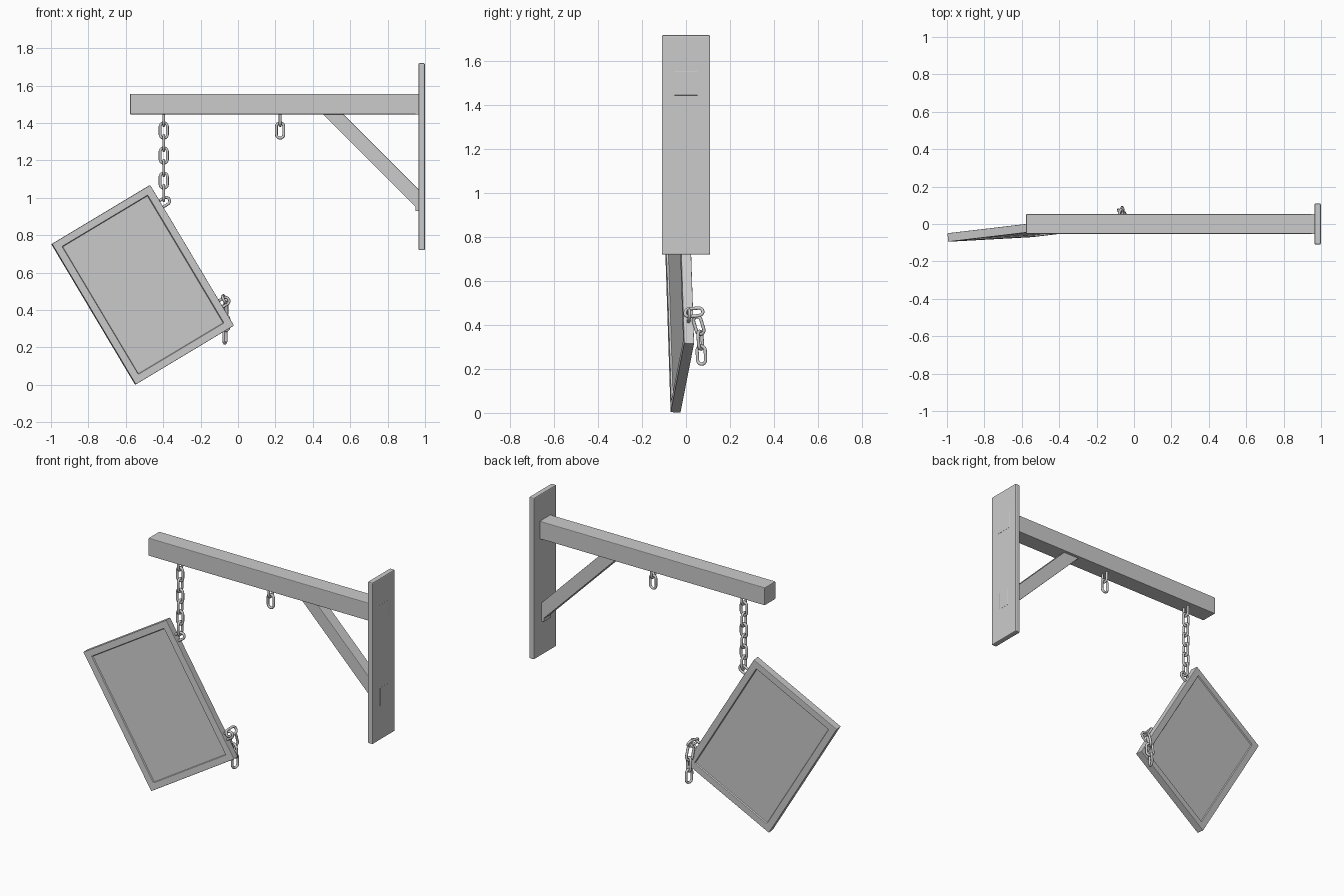
import bpy, bmesh, math
from mathutils import Vector, Matrix

if "Cube" in bpy.data.objects:
    bpy.data.objects.remove(bpy.data.objects["Cube"])


def finish(bm, name, bevel=0.0):
    bmesh.ops.recalc_face_normals(bm, faces=bm.faces)
    me = bpy.data.meshes.new(name)
    bm.to_mesh(me)
    bm.free()
    ob = bpy.data.objects.new(name, me)
    bpy.context.collection.objects.link(ob)
    if bevel:
        m = ob.modifiers.new("bevel", 'BEVEL')
        m.width, m.segments = bevel, 2
    return ob


def box(name, lo, hi, bevel=0.004):
    lo, hi = Vector(lo), Vector(hi)
    bm = bmesh.new()
    bmesh.ops.create_cube(bm, size=1, matrix=Matrix.Translation((lo + hi) / 2)
                          @ Matrix.Diagonal((*(hi - lo), 1)))
    return finish(bm, name, bevel)


# wall plate and beam, with the beam tenon just showing through the plate
box("wall_plate", (0.965, -0.11, 0.72), (0.999, 0.11, 1.72), 0.006)
box("beam", (-0.577, -0.053, 1.446), (0.966, 0.053, 1.556))
box("beam_tenon", (0.95, -0.053, 1.446), (1.0, 0.053, 1.556), 0.001)
box("brace_tenon", (0.95, -0.035, 0.93), (1.0, 0.035, 1.042), 0.001)

# diagonal brace
bm = bmesh.new()
profile = [(0.446, 1.455), (0.556, 1.455), (0.97, 1.04), (0.97, 0.93)]
face = bm.faces.new([bm.verts.new((x, -0.035, z)) for x, z in profile])
ext = bmesh.ops.extrude_face_region(bm, geom=[face])
bmesh.ops.translate(bm, vec=(0, 0.07, 0),
                    verts=[v for v in ext["geom"] if isinstance(v, bmesh.types.BMVert)])
finish(bm, "brace", 0.003)

# tilted sign board, framed and recessed on both sides
U = Vector((0.525, 0.062, 0.315))
V = Vector((0.45, 0.025, -0.75))
u, v = U.normalized(), V.normalized()
n = u.cross(v).normalized()
v = n.cross(u)
centre = Vector((-0.51, -0.029, 0.5345))
M = Matrix((u, v, n)).transposed().to_4x4()
M.translation = centre
bm = bmesh.new()
bmesh.ops.create_cube(bm, size=1, matrix=Matrix.Diagonal((U.length, V.length, 0.046, 1)))
bm.faces.ensure_lookup_table()
for f in [f for f in bm.faces if abs(f.normal.z) > 0.9]:
    bmesh.ops.inset_region(bm, faces=[f], thickness=0.056)
    bmesh.ops.inset_region(bm, faces=[f], thickness=0.003, depth=-0.010)
bmesh.ops.transform(bm, matrix=M, verts=bm.verts)
finish(bm, "sign_board", 0.003)

# one chain link mesh: round wire swept along a stadium path
R, HALF, WIRE, ARC, SIDES = 0.0195, 0.0215, 0.0075, 10, 10
bm = bmesh.new()
rings = []
for end in (0, 1):
    for i in range(ARC + 1):
        a = math.pi * (i / ARC + end)
        out = Vector((math.cos(a), math.sin(a), 0))
        mid = out * R + Vector((0, -HALF if end else HALF, 0))
        rings.append([bm.verts.new(mid + WIRE * (math.cos(t) * out + math.sin(t) * Vector((0, 0, 1))))
                      for t in (2 * math.pi * k / SIDES for k in range(SIDES))])
for i, ring in enumerate(rings):
    nxt = rings[(i + 1) % len(rings)]
    for k in range(SIDES):
        q = (k + 1) % SIDES
        bm.faces.new((ring[k], ring[q], nxt[q], nxt[k])).smooth = True
bmesh.ops.recalc_face_normals(bm, faces=bm.faces)
link_mesh = bpy.data.meshes.new("chain_link")
bm.to_mesh(link_mesh)
bm.free()


def link(name, pos, axis, side):
    y = Vector(axis).normalized()
    x = Vector(side)
    x = (x - y * x.dot(y)).normalized()
    m = Matrix((x, y, x.cross(y))).transposed().to_4x4()
    m.translation = pos
    ob = bpy.data.objects.new(name, link_mesh)
    ob.matrix_world = m
    bpy.context.collection.objects.link(ob)


# hanging chain and the short broken-off stub
for label, x0, count in (("hanging_chain", -0.397, 7), ("broken_stub", 0.225, 2)):
    for k in range(count):
        link(f"{label}_link", (x0, 0, 1.427 - 0.067 * k), (0, 0, 1),
             (1, 0, 0) if k % 2 else (0, 1, 0))

# eye loops set in the long edge of the board
link("upper_board_eye", (-0.403, -0.008, 0.972), u, v)
link("lower_board_eye", (-0.085, 0.012, 0.437), u, v)

# loose chain dangling from the lower eye
loose = [((-0.072, 0.036, 0.458), (0.1, 1, 0.1), (-0.5, 0, 1)),
         ((-0.068, 0.058, 0.398), (0, 0.3, -1), (0.5, 1, 0)),
         ((-0.066, 0.065, 0.331), (0, 0.08, -1), (1, -0.5, 0)),
         ((-0.07, 0.07, 0.263), (0, 0.05, -1), (0.35, 1, 0))]
for pos, axis, side in loose:
    link("loose_chain_link", pos, axis, side)
